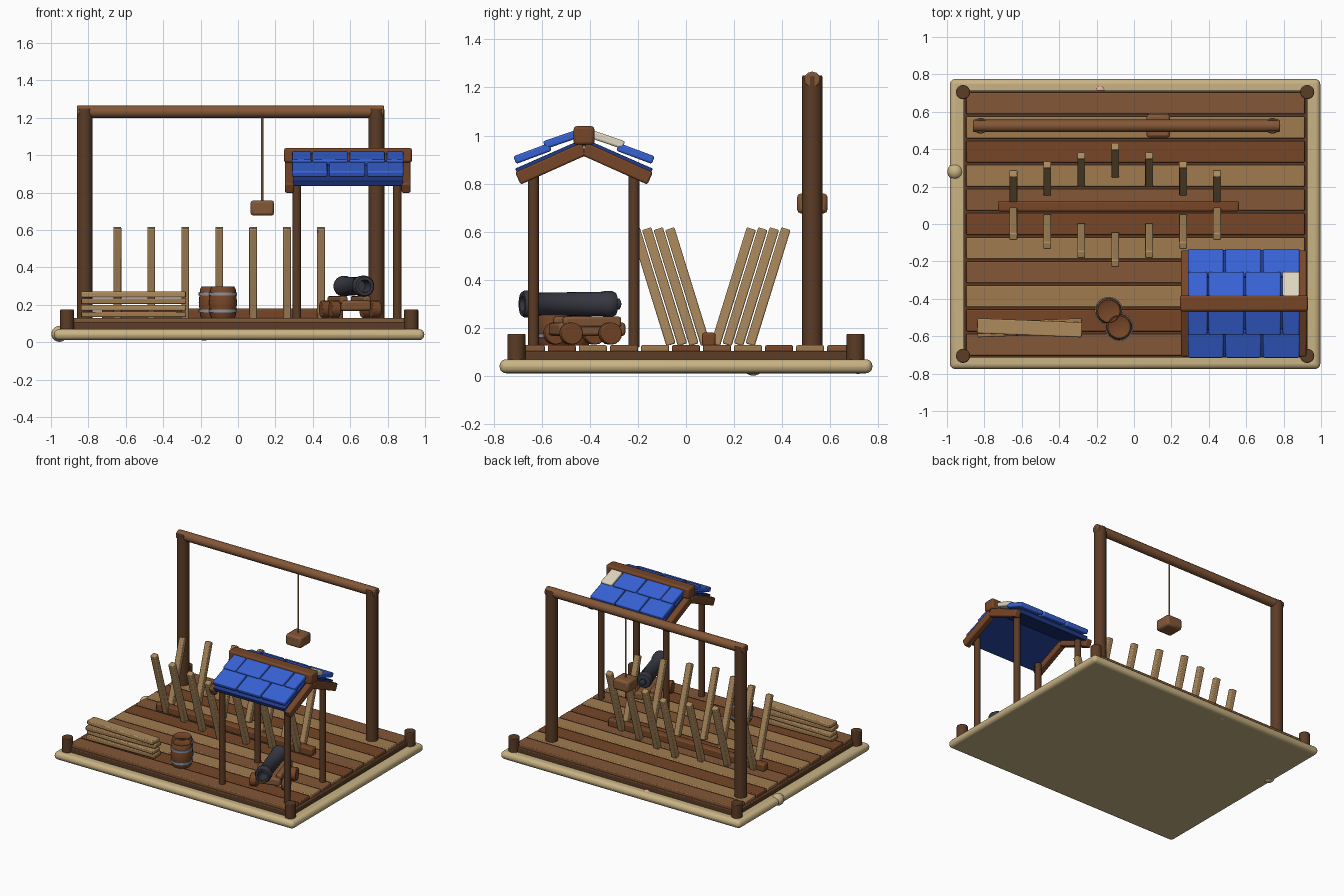
import bpy, math
from mathutils import Vector, Matrix

if "Cube" in bpy.data.objects:
    bpy.data.objects.remove(bpy.data.objects["Cube"])


def mat(name, r, g, b):
    m = bpy.data.materials.new(name)
    m.diffuse_color = tuple((c / 255) ** 2.2 for c in (r, g, b)) + (1,)
    m.use_nodes = True
    m.node_tree.nodes["Principled BSDF"].inputs["Base Color"].default_value = m.diffuse_color
    return m


SAND = mat("sand", 200, 178, 132)
DARK = mat("dark_wood", 92, 62, 42)
MID = mat("mid_wood", 130, 88, 58)
BROWN = mat("brown_wood", 118, 72, 44)
LIGHT = mat("light_wood", 160, 122, 80)
PALE = mat("pale_wood", 172, 138, 94)
BLUE = mat("blue_tile", 58, 98, 212)
NAVY = mat("roof_blue", 38, 62, 140)
CREAM = mat("cream_tile", 222, 214, 190)
IRON = mat("iron", 58, 58, 68)
STEEL = mat("steel", 140, 145, 155)
PINK = mat("pink_shell", 225, 170, 155)


def finish(o, name, material, bevel=0, seg=2):
    o.name = name
    o.data.materials.append(material)
    if bevel:
        b = o.modifiers.new("bevel", 'BEVEL')
        b.width, b.segments = bevel, seg
        b.limit_method = 'ANGLE'
    bpy.ops.object.shade_smooth_by_angle(angle=math.radians(40))
    return o


def box(name, loc, size, material, rot=(0, 0, 0), bevel=0.006, seg=2):
    bpy.ops.mesh.primitive_cube_add(size=1, location=loc, rotation=rot)
    o = bpy.context.object
    o.scale = size
    bpy.ops.object.transform_apply(location=False, rotation=False, scale=True)
    return finish(o, name, material, bevel, seg)


def rod(name, a, b, r, material, n=16, bevel=0.005):
    a, b = Vector(a), Vector(b)
    bpy.ops.mesh.primitive_cylinder_add(vertices=n, radius=r, depth=(b - a).length,
                                        location=(a + b) / 2)
    o = bpy.context.object
    o.rotation_euler = (b - a).to_track_quat('Z', 'Y').to_euler()
    return finish(o, name, material, bevel)


def lathe(name, profile, matrix, material, n=24):
    verts, faces = [], []
    for r, z in profile:
        for i in range(n):
            t = math.tau * i / n
            verts.append((r * math.cos(t), r * math.sin(t), z))
    for k in range(len(profile) - 1):
        for i in range(n):
            j = (i + 1) % n
            faces.append((k * n + i, k * n + j, (k + 1) * n + j, (k + 1) * n + i))
    faces.append(tuple(reversed(range(n))))
    faces.append(tuple(range((len(profile) - 1) * n, len(profile) * n)))
    me = bpy.data.meshes.new(name)
    me.from_pydata(verts, [], faces)
    o = bpy.data.objects.new(name, me)
    bpy.context.collection.objects.link(o)
    o.matrix_world = matrix
    bpy.ops.object.select_all(action='DESELECT')
    o.select_set(True)
    bpy.context.view_layer.objects.active = o
    return finish(o, name, material)


def stone(name, loc, size, material):
    bpy.ops.mesh.primitive_uv_sphere_add(segments=16, ring_count=10, radius=1, location=loc)
    bpy.context.object.scale = size
    return finish(bpy.context.object, name, material)


# sandy base and half-buried stones
box("sand_base", (0.006, 0, 0.041), (1.98, 1.55, 0.058), SAND, bevel=0.027, seg=4)
stone("side_stone", (-0.955, 0.28, 0.045), (0.043, 0.045, 0.043), SAND)
stone("back_shell", (-0.18, 0.715, 0.043), (0.035, 0.035, 0.034), PINK)

# deck with corner posts
box("deck_frame", (0.008, 0, 0.082), (1.84, 1.43, 0.046), DARK)
tones = [MID, BROWN, LIGHT, MID, LIGHT, BROWN, MID, LIGHT, BROWN, LIGHT, MID]
for i, tone in enumerate(tones):
    box("deck_plank", (0.008, -0.645 + 0.129 * i, 0.114), (1.81, 0.116, 0.03), tone)
for x in (-0.914, 0.926):
    for y in (-0.705, 0.705):
        rod("corner_post", (x, y, 0.06), (x, y, 0.175), 0.038, DARK)

# hoist frame with hanging block
for x in (-0.82, 0.74):
    rod("hoist_post", (x, 0.525, 0.12), (x, 0.525, 1.25), 0.042, DARK)
rod("hoist_beam", (-0.86, 0.525, 1.233), (0.78, 0.525, 1.233), 0.033, MID, n=12)
rod("hoist_rope", (0.13, 0.525, 0.74), (0.13, 0.525, 1.22), 0.006, PALE, n=8, bevel=0)
box("hoist_block", (0.13, 0.525, 0.718), (0.126, 0.126, 0.082), MID, bevel=0.015)

# ship keel and splayed ribs
box("keel", (-0.083, 0.095, 0.152), (1.29, 0.056, 0.058), BROWN, bevel=0.01)
for i in range(7):
    x = -0.645 + 0.1815 * i
    off = 0.02 + 0.048 * (3 - abs(i - 3))
    for s in (-1, 1):
        tilt = 0.30
        y = 0.102 + s * (off + 0.075)
        box("hull_rib", (x, y, 0.372), (0.042, 0.04, 0.505), PALE, rot=(-s * tilt, 0, 0))

# stacked boards
for i, a in enumerate((0.03, -0.03, 0.04, -0.04)):
    box("stacked_board", (-0.558, -0.555, 0.149 + 0.0355 * i), (0.56, 0.08, 0.03),
        PALE if i % 2 else LIGHT, rot=(0, 0, a))

# barrels with hoops
cask = [(0.052, 0.165), (0.06, 0.17), (0.068, 0.155), (0.075, 0.085),
        (0.068, 0.015), (0.06, 0)]
for x, y in ((-0.135, -0.465), (-0.08, -0.55)):
    at = Matrix.Translation((x, y, 0.128))
    lathe("barrel", cask[::-1], at, BROWN)
    for z in (0.04, 0.13):
        lathe("barrel_hoop", [(0.066, z - 0.009), (0.0755, z - 0.008),
                              (0.0755, z + 0.008), (0.066, z + 0.009)], at, STEEL)

# cannon on its wheeled carriage, turned slightly
turn = 0.30
C = Matrix.Translation((0.6, -0.43, 0)) @ Matrix.Rotation(turn, 4, 'Z')
box("carriage_bed", C @ Vector((0, 0.02, 0.195)), (0.16, 0.29, 0.055), MID,
    rot=(0, 0, turn), bevel=0.012)
for s in (-1, 1):
    box("carriage_cheek", C @ Vector((s * 0.065, 0.02, 0.225)), (0.04, 0.25, 0.045), MID,
        rot=(0, 0, turn), bevel=0.01)
    for y in (-0.085, 0.085):
        rod("carriage_wheel", C @ Vector((s * 0.09, y, 0.177)), C @ Vector((s * 0.137, y, 0.177)),
            0.046, BROWN)
gun = [(0.012, -0.19), (0.022, -0.185), (0.022, -0.17), (0.048, -0.165), (0.055, -0.15),
       (0.055, -0.12), (0.051, -0.115), (0.047, 0.17), (0.056, 0.185), (0.057, 0.225),
       (0.05, 0.238), (0.034, 0.238), (0.03, 0.15)]
G = C @ Matrix.Translation((0, -0.025, 0.3)) @ Matrix.Rotation(math.pi / 2, 4, 'X')
lathe("cannon_barrel", gun, G, IRON)

# shed posts, rafters and ridge
RY = -0.424
for x in (0.315, 0.852):
    for y in (-0.634, -0.216):
        rod("shed_post", (x, y, 0.12), (x, y, 0.86), 0.023, DARK)
box("ridge_beam", (0.588, RY, 1.0), (0.685, 0.086, 0.078), BROWN, bevel=0.012)


def sloped(name, s, x, w, d0, z0, d1, z1, t, material, bevel=0.008):
    # slab running from inner (d0, z0) to outer (d1, z1) on side s of the ridge
    length = math.hypot(d1 - d0, z1 - z0)
    ang = math.atan2(z1 - z0, d1 - d0) * s
    box(name, (x, RY + s * (d0 + d1) / 2, (z0 + z1) / 2), (w, length, t), material,
        rot=(ang, 0, 0), bevel=bevel)


upper = [(0.29, 0.392), (0.398, 0.588), (0.597, 0.785), (0.795, 0.885)]
lower = [(0.29, 0.478), (0.488, 0.68), (0.69, 0.885)]
for s in (-1, 1):
    for x in (0.275, 0.899):
        sloped("rafter", s, x, 0.048, 0, 0.945, 0.275, 0.822, 0.056, BROWN)
    sloped("roof_panel", s, 0.588, 0.59, 0, 0.972, 0.28, 0.849, 0.03, NAVY, 0.003)
    for a, b in lower:
        sloped("lower_tile", s, (a + b) / 2, b - a, 0.14, 0.953, 0.288, 0.898, 0.034, BLUE)
    for i, (a, b) in enumerate(upper):
        sloped("upper_tile", s, (a + b) / 2, b - a, 0.02, 1.01, 0.165, 0.96, 0.034,
               CREAM if s == 1 and i == 3 else BLUE)
